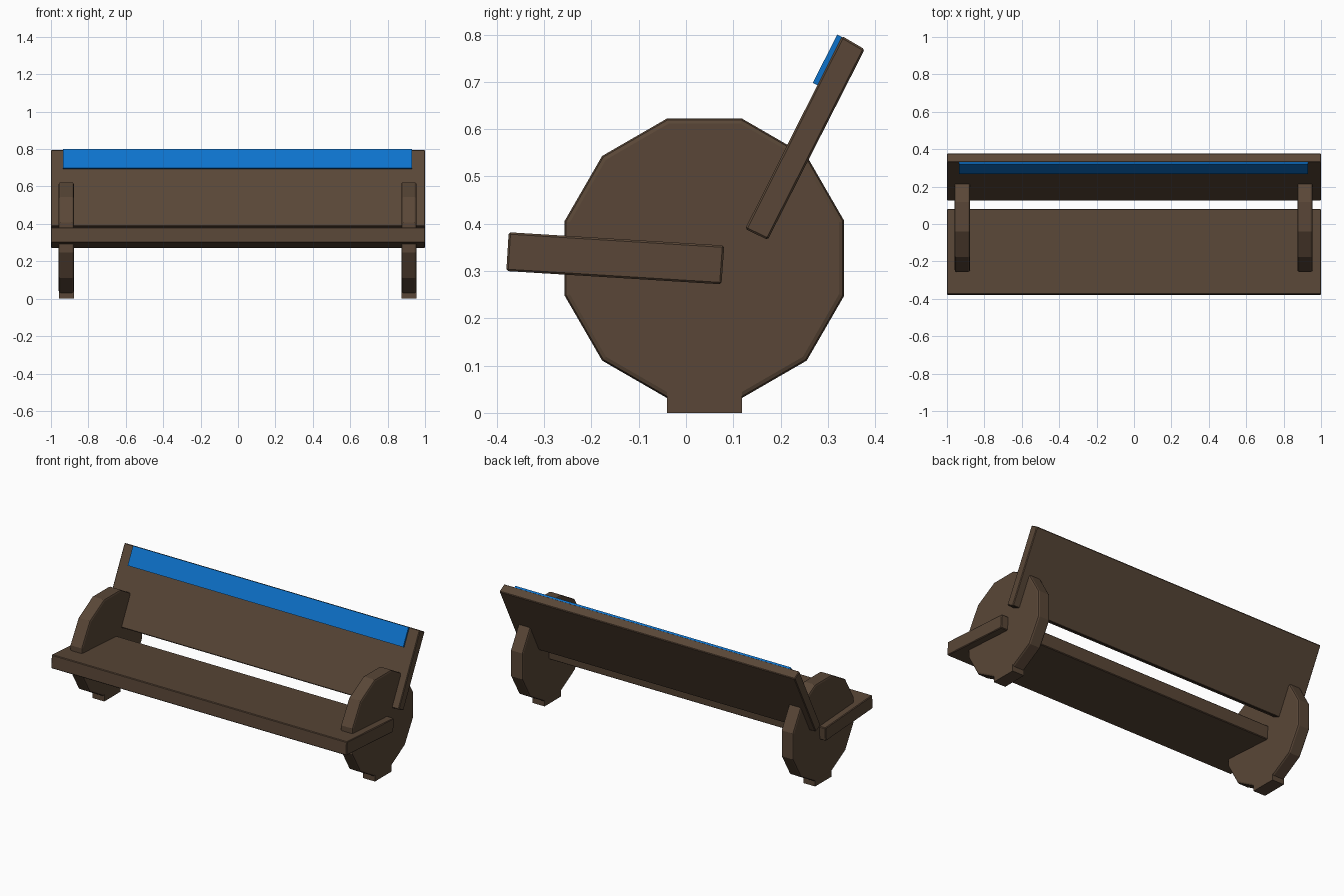
import bpy, bmesh
from math import radians, sin, cos, tau

if "Cube" in bpy.data.objects:
    bpy.data.objects.remove(bpy.data.objects["Cube"])


def material(name, color):
    m = bpy.data.materials.new(name)
    m.diffuse_color = color
    m.use_nodes = True
    m.node_tree.nodes["Principled BSDF"].inputs["Base Color"].default_value = m.diffuse_color
    return m


wood = material("brown_wood", (0.10, 0.062, 0.038, 1))
blue = material("blue_paint", (0.004, 0.17, 0.60, 1))


def extrude_profile(name, profile, x0, x1, mat, bevel=0.0, segments=1):
    """Extrude a (y, z) profile along x and soften its edges."""
    bm = bmesh.new()
    face = bm.faces.new([bm.verts.new((x0, y, z)) for y, z in profile])
    ext = bmesh.ops.extrude_face_region(bm, geom=[face])
    moved = [v for v in ext["geom"] if isinstance(v, bmesh.types.BMVert)]
    bmesh.ops.translate(bm, verts=moved, vec=(x1 - x0, 0, 0))
    bmesh.ops.recalc_face_normals(bm, faces=bm.faces[:])
    mesh = bpy.data.meshes.new(name)
    bm.to_mesh(mesh)
    bm.free()
    mesh.materials.append(mat)
    obj = bpy.data.objects.new(name, mesh)
    bpy.context.collection.objects.link(obj)
    if bevel:
        mod = obj.modifiers.new("soft_edges", "BEVEL")
        mod.width = bevel
        mod.segments = segments
        mod.limit_method = "ANGLE"
        mod.angle_limit = radians(50)
    return obj


# Seat and backrest planks
extrude_profile("seat", [(-0.375, 0.382), (0.081, 0.354), (0.075, 0.272), (-0.38, 0.300)],
                -1, 1, wood, 0.004)
extrude_profile("backrest", [(0.330, 0.797), (0.378, 0.769), (0.173, 0.366), (0.125, 0.389)],
                -1, 1, wood, 0.004)

# Painted strip on the top front of the backrest
extrude_profile("backrest_strip", [(0.320, 0.800), (0.334, 0.793), (0.282, 0.691), (0.268, 0.698)],
                -0.935, 0.93, blue)

# Twelve-sided end supports, each with a small foot
disc = [(0.039 + 0.306 * cos(tau * (i + 0.5) / 12),
         0.327 + 0.306 * sin(tau * (i + 0.5) / 12)) for i in range(12)]
foot = [(-0.04, 0.0), (0.118, 0.0), (0.118, 0.045), (-0.04, 0.045)]
for side, x in (("left", -0.918), ("right", 0.914)):
    extrude_profile(side + "_support", disc, x - 0.041, x + 0.041, wood, 0.011, 2)
    extrude_profile(side + "_foot", foot, x - 0.039, x + 0.041, wood)
